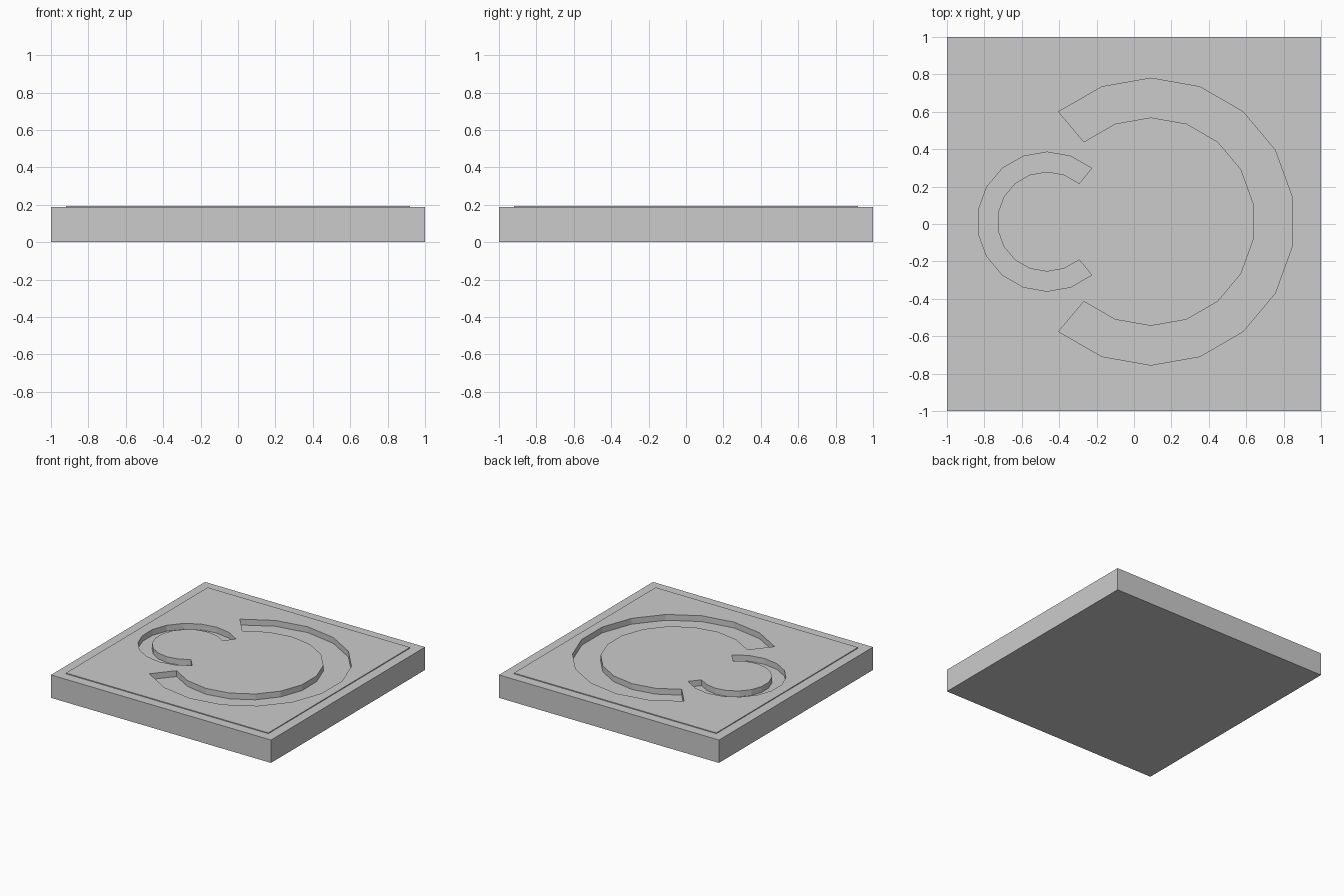
import bpy, bmesh
from math import cos, sin, radians
from mathutils import Matrix, Vector

SLAB_TOP, PANEL_TOP, GROOVE_FLOOR = 0.188, 0.195, 0.147
MID_Y = 0.0125

default = bpy.data.objects.get("Cube")
if default:
    bpy.data.objects.remove(default, do_unlink=True)

grey = bpy.data.materials.new("plain grey")
grey.use_nodes = True
colour = (0.6, 0.6, 0.6, 1)
grey.diffuse_color = colour
grey.node_tree.nodes["Principled BSDF"].inputs["Base Color"].default_value = colour


def make_object(name, bm):
    bmesh.ops.recalc_face_normals(bm, faces=bm.faces)
    mesh = bpy.data.meshes.new(name)
    bm.to_mesh(mesh)
    bm.free()
    mesh.materials.append(grey)
    obj = bpy.data.objects.new(name, mesh)
    bpy.context.collection.objects.link(obj)
    return obj


def lift(bm, faces, height):
    """Extrude faces straight up by a height."""
    bm.normal_update()
    out = bmesh.ops.extrude_face_region(bm, geom=faces)["geom"]
    verts = [g for g in out if isinstance(g, bmesh.types.BMVert)]
    bmesh.ops.translate(bm, verts=verts, vec=(0, 0, height))
    bmesh.ops.delete(bm, geom=faces, context="FACES_ONLY")


def arc_cutter(name, x, inner, outer, start, end, step=20):
    """Faceted open ring that reaches from the groove floor to above the panel."""
    bm = bmesh.new()
    rows = []
    for angle in range(start, end + 1, step):
        a = radians(angle)
        rows.append([bm.verts.new((x + r * cos(a), MID_Y + r * sin(a), GROOVE_FLOOR))
                     for r in (inner, outer)])
    floor = [bm.faces.new((p[0], p[1], q[1], q[0])) for p, q in zip(rows, rows[1:])]
    out = bmesh.ops.extrude_face_region(bm, geom=floor)["geom"]
    top = [g for g in out if isinstance(g, bmesh.types.BMVert)]
    bmesh.ops.translate(bm, verts=top, vec=(0, 0, 0.1))
    cutter = make_object(name, bm)
    cutter.hide_render = True
    return cutter


# Square slab with a slightly raised top panel
bm = bmesh.new()
bmesh.ops.create_cube(bm, size=1, matrix=Matrix.Translation((0, 0, SLAB_TOP / 2))
                      @ Matrix.Diagonal(Vector((2, 2, SLAB_TOP, 1))))
bm.normal_update()
top_face = max(bm.faces, key=lambda f: f.calc_center_median().z)
bmesh.ops.inset_region(bm, faces=[top_face], thickness=0.08, use_even_offset=True)
lift(bm, [top_face], PANEL_TOP - SLAB_TOP)
tile = make_object("square_tile", bm)

# Two open ring grooves sunk into the panel
cutters = [arc_cutter("large_arc_groove", 0.09, 0.557, 0.767, -130, 130),
           arc_cutter("small_arc_groove", -0.465, 0.267, 0.372, 50, 310)]
bpy.context.view_layer.objects.active = tile
for cutter in cutters:
    mod = tile.modifiers.new(cutter.name, "BOOLEAN")
    mod.operation = "DIFFERENCE"
    mod.solver = "EXACT"
    mod.object = cutter
    bpy.ops.object.modifier_apply(modifier=mod.name)
    bpy.data.objects.remove(cutter, do_unlink=True)
